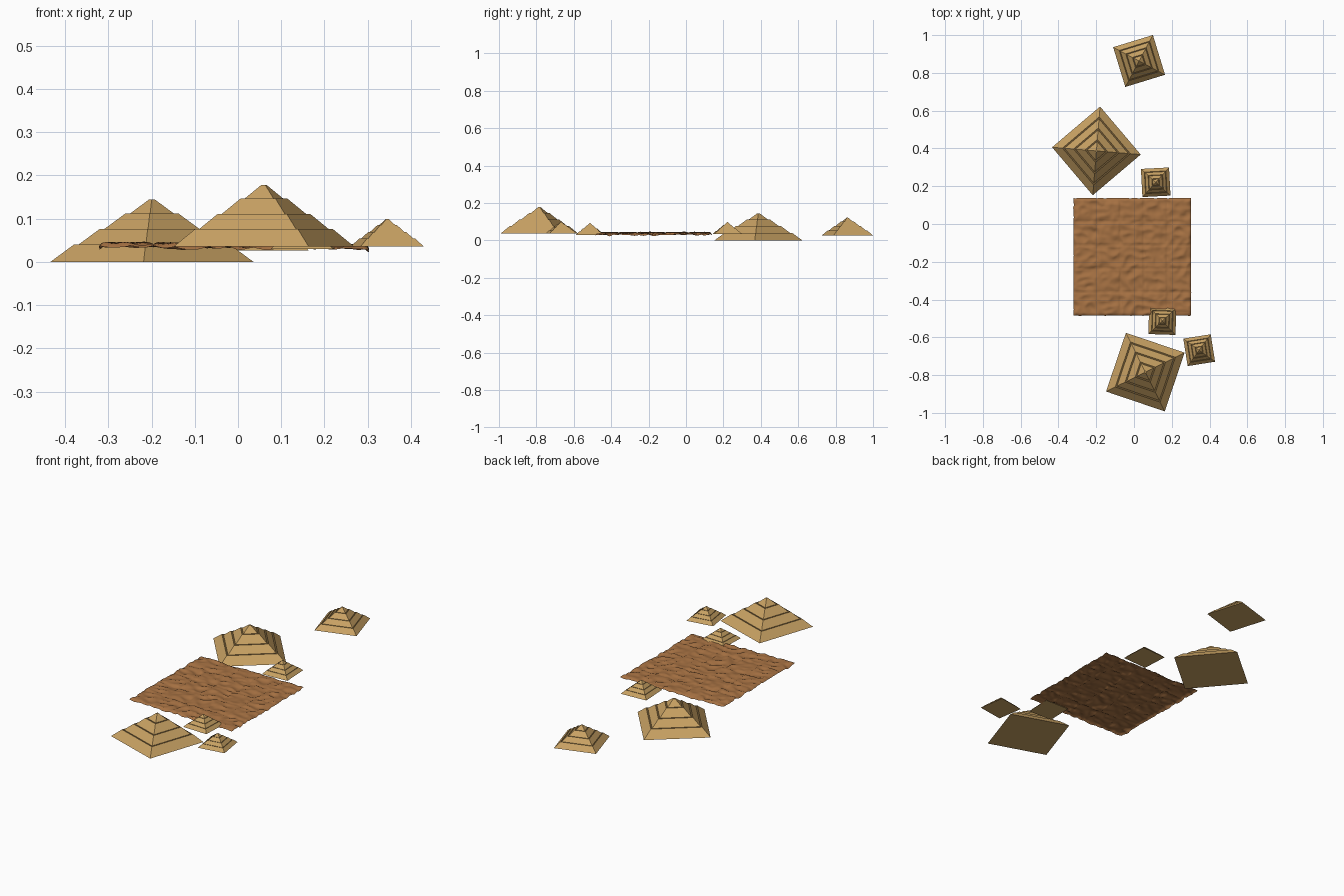
import bpy, bmesh, math
from mathutils import Vector, noise

if "Cube" in bpy.data.objects:
    bpy.data.objects.remove(bpy.data.objects["Cube"])


def material(name, rgb):
    m = bpy.data.materials.new(name)
    m.diffuse_color = (*rgb, 1.0)
    m.use_nodes = True
    m.node_tree.nodes["Principled BSDF"].inputs["Base Color"].default_value = m.diffuse_color
    return m


SAND = material("sandstone", (0.58, 0.36, 0.125))
LEDGE = material("dark_ledge", (0.18, 0.11, 0.038))
EARTH = material("red_earth", (0.38, 0.165, 0.055))


def add_object(name, bm, mats):
    me = bpy.data.meshes.new(name)
    bm.to_mesh(me)
    bm.free()
    for m in mats:
        me.materials.append(m)
    ob = bpy.data.objects.new(name, me)
    bpy.context.collection.objects.link(ob)
    return ob


def pyramid(name, x, y, z, side, angle):
    """Four sloped tiers separated by narrow flat ledges."""
    height = 0.432
    levels = (0.0, 0.28, 0.525, 0.78, 1.0)
    profile, r = [(0.5, 0.0)], 0.5
    for lo, hi in zip(levels, levels[1:]):
        r -= 0.416 * (hi - lo)
        profile.append((r, hi * height))
        if hi < 1.0:
            r -= 0.023
            profile.append((r, hi * height))
    bm = bmesh.new()
    rings = [[bm.verts.new((sx * r, sy * r, h))
              for sx, sy in ((-1, -1), (1, -1), (1, 1), (-1, 1))] for r, h in profile]
    for k, (a, b) in enumerate(zip(rings, rings[1:])):
        for i in range(4):
            j = (i + 1) % 4
            f = bm.faces.new((a[i], a[j], b[j], b[i]))
            f.material_index = k % 2
    bm.faces.new(rings[0][::-1])
    bm.faces.new(rings[-1])
    ob = add_object(name, bm, (SAND, LEDGE))
    ob.location = (x, y, z)
    ob.scale = (side,) * 3
    ob.rotation_euler.z = math.radians(angle)


# pyramids
pyramid("large_front_pyramid", 0.06, -0.784, 0.036, 0.328, -18.7)
pyramid("large_back_pyramid", -0.199, 0.387, 0.0, 0.333, 40.3)
pyramid("medium_far_pyramid", 0.027, 0.863, 0.026, 0.22, 17)
pyramid("small_back_pyramid", 0.115, 0.221, 0.033, 0.149, 3)
pyramid("small_front_pyramid", 0.15, -0.513, 0.03, 0.144, -2)
pyramid("small_side_pyramid", 0.345, -0.668, 0.036, 0.147, 9)

# rough desert floor: five by five repeated tiles with creased borders
TILES, CELLS = 5, 16
X0, Y0, SIZE = -0.32, -0.485, 0.622


def floor_height(i, j):
    x, y = i / CELLS, j / CELLS
    u, v = x % 1.0, y % 1.0
    p = Vector((x, y, 2.7))
    dune = 1 - 2 * abs(noise.noise(Vector((x * 1.5 + y * 1.2, y * 2.2 - x, 4.1))))
    lump = noise.noise(p * 4.0)
    border = min(u, 1 - u, v, 1 - v)
    crease = max(0.0, 1 - border / 0.08)
    h = 0.0385 + 0.007 * (dune - 0.4) + 0.0035 * lump - 0.004 * crease
    h -= 0.006 * (x / TILES - 0.5)
    n = TILES
    if min(x, y, n - x, n - y) < 0.01:
        h -= 0.004
    return h


bm = bmesh.new()
N = TILES * CELLS
grid = []
for j in range(N + 1):
    row = []
    for i in range(N + 1):
        jitter = 0.003 * noise.noise(Vector((i * 0.35, j * 0.35, 9.0)))
        row.append(bm.verts.new((X0 + SIZE * i / N + jitter,
                                 Y0 + SIZE * j / N - jitter, floor_height(i, j))))
    grid.append(row)
for j in range(N):
    for i in range(N):
        f = bm.faces.new((grid[j][i], grid[j][i + 1], grid[j + 1][i + 1], grid[j + 1][i]))
        f.smooth = True
add_object("desert_floor", bm, (EARTH,))
